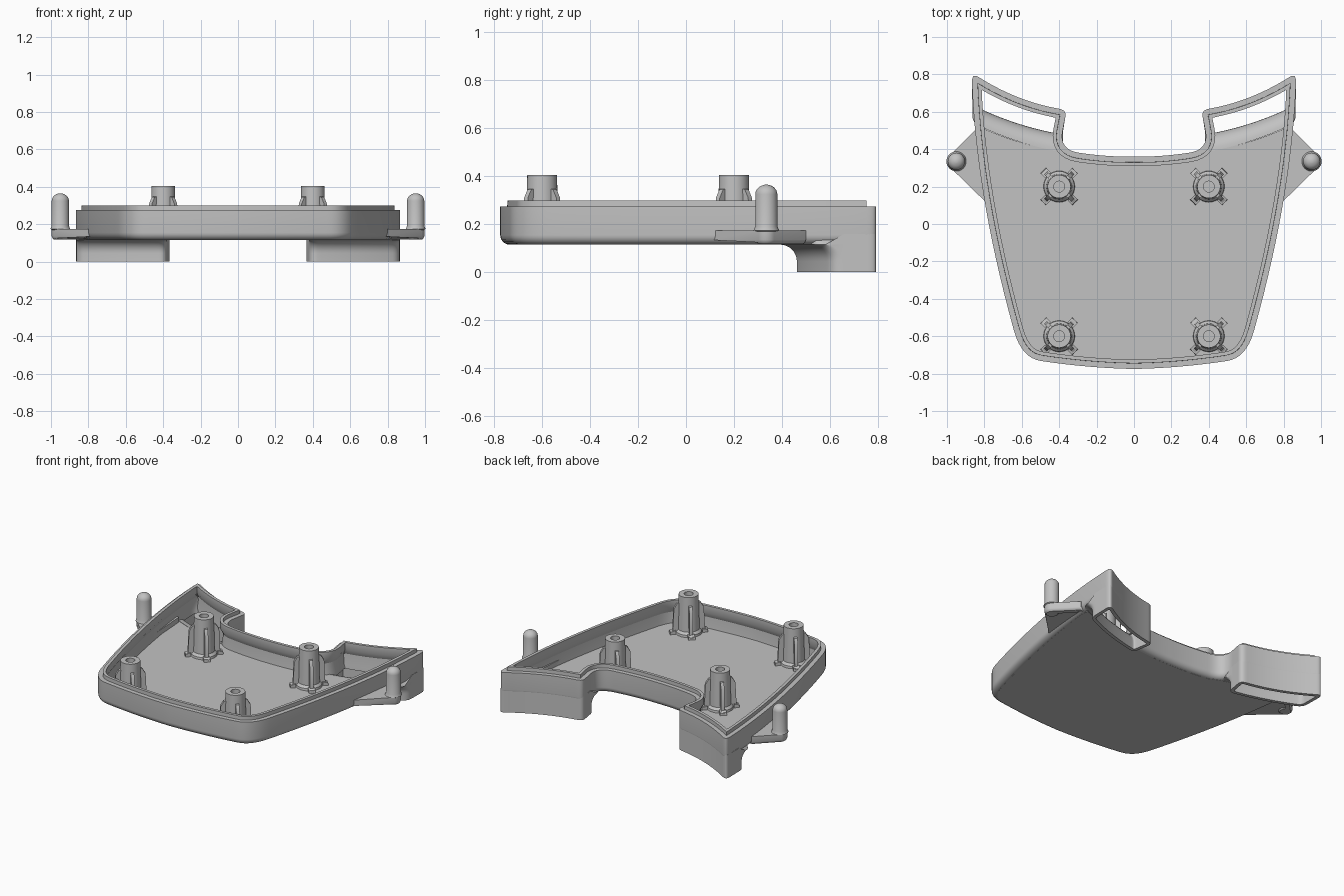
import bpy, bmesh, math
from mathutils import Vector
from mathutils.geometry import intersect_point_line

if "Cube" in bpy.data.objects:
    bpy.data.objects.remove(bpy.data.objects["Cube"])

grey = bpy.data.materials.new("plain grey")
grey.use_nodes = True
grey.diffuse_color = (0.54, 0.54, 0.54, 1)
grey.node_tree.nodes["Principled BSDF"].inputs["Base Color"].default_value = grey.diffuse_color


def bow(a, m, c, n=24):
    """Curve from a to c passing through m."""
    a, m, c = Vector(a), Vector(m), Vector(c)
    k = 2 * m - (a + c) / 2
    return [a * (1 - t) ** 2 + k * 2 * t * (1 - t) + c * t * t for t in (i / n for i in range(n + 1))]


def line(a, b):
    return bow(a, (Vector(a) + Vector(b)) / 2, b)


def mirror(curves):
    return [[Vector((-p.x, p.y)) for p in reversed(c)] for c in reversed(curves)]


def join(curves, cuts):
    """Closed loop of curves; the corner after each curve is rounded by its cut."""
    kept = []
    for i, c in enumerate(curves):
        kept.append([p for p in c if (p - c[0]).length >= cuts[i - 1] and (p - c[-1]).length >= cuts[i]])
    loop = []
    for i, c in enumerate(curves):
        loop += kept[i]
        a, k, b = kept[i][-1], c[-1], kept[(i + 1) % len(curves)][0]
        if cuts[i] > 0:
            loop += [a * (1 - t) ** 2 + k * 2 * t * (1 - t) + b * t * t for t in (j / 8 for j in range(1, 8))]
    out = []
    for p in loop:
        if not out or (p - out[-1]).length > 1e-4:
            out.append(p)
    if (out[0] - out[-1]).length < 1e-4:
        out.pop()
    return out


def inset(loop, d):
    """Move an anticlockwise loop inwards, collapsing points that would overlap."""
    if d == 0:
        return list(loop)
    n = len(loop)
    moved, good = [], []
    for i, p in enumerate(loop):
        e1, e2 = (p - loop[i - 1]).normalized(), (loop[(i + 1) % n] - p).normalized()
        n1, n2 = Vector((-e1.y, e1.x)), Vector((-e2.y, e2.x))
        q = p + (n1 + n2) * d / max(0.4, 1 + n1.dot(n2))
        near = 9
        for j in range(n):
            a, b = loop[j - 1], loop[j]
            t = min(1, max(0, intersect_point_line(q, a, b)[1]))
            near = min(near, (a + (b - a) * t - q).length)
        moved.append(q)
        good.append(near > d * 0.97)
    out = []
    for i in range(n):
        k = next(s for r in range(n) for s in ((i + r) % n, (i - r) % n) if good[s])
        out.append(moved[k])
    return out


def at(loop, z):
    return [Vector((p.x, p.y, z)) for p in loop]


def make(name, bm):
    bmesh.ops.remove_doubles(bm, verts=bm.verts, dist=1e-4)
    bmesh.ops.recalc_face_normals(bm, faces=bm.faces)
    me = bpy.data.meshes.new(name)
    bm.to_mesh(me)
    bm.free()
    me.materials.append(grey)
    bpy.context.collection.objects.link(bpy.data.objects.new(name, me))


def loft(name, rings, closed=False, flip=1):
    """Skin rings of points; cap the ends or close into a tube."""
    bm = bmesh.new()
    vs = [[bm.verts.new((p.x * flip, p.y, p.z)) for p in ring] for ring in rings]
    pairs = list(zip(vs, vs[1:])) + ([(vs[-1], vs[0])] if closed else [])
    for a, b in pairs:
        for i in range(len(a)):
            bm.faces.new((a[i - 1], a[i], b[i], b[i - 1]))
    if not closed:
        bm.faces.new(vs[0])
        bm.faces.new(vs[-1])
    make(name, bm)


def lathe(name, profile, x, y, n=32):
    loft(name, [[Vector((x + r * math.cos(math.tau * i / n), y + r * math.sin(math.tau * i / n), z))
                 for i in range(n)] for r, z in profile])


# Outline of the tray
corner, tip, heel, notch = (0.6, -0.715), (0.868, 0.81), (0.36, 0.61), (0.40, 0.40)
back = bow(tip, (0.62, 0.678), heel)
half = [bow((0, -0.775), (0.3, -0.757), corner), bow(corner, (0.793, 0.09), tip), back,
        line(heel, notch), bow(notch, (0.2, 0.369), (0, 0.36))]
cuts = [0.09, 0.045, 0.03, 0.09]
outline = join(half + mirror(half), cuts + [0] + cuts[::-1] + [0])

# Tray wall with a rounded bottom edge
R, base, floor = 0.04, 0.115, 0.14
profile = []
for i in range(7):
    a = math.pi / 2 * i / 6
    profile.append((R * (1 - math.sin(a)), base + R * (1 - math.cos(a))))
profile += [(0, 0.275), (0.03, 0.275), (0.03, 0.2), (0.038, floor)]
loft("tray_wall", [at(inset(outline, d), z) for d, z in profile], closed=True)

# Raised lip with a sloped underside
lip_profile = [(0.028, 0.21), (0.03, 0.3), (0.05, 0.3), (0.05, 0.25)]
loft("lip", [at(inset(outline, d), z) for d, z in lip_profile], closed=True)

# Floor, ending at the front of the two ducts
front = bow((0.385, 0.455), (0.63, 0.515), (0.865, 0.61))
floor_half = [half[0], [p for p in half[1] if p.y < 0.57],
              [p - Vector((0, 0.033)) for p in reversed(front)],
              [p for p in half[4] if p.x < 0.31]]
floor_cuts = [0.09, 0, 0]
slab = inset(join(floor_half + mirror(floor_half), floor_cuts + [0] + floor_cuts[::-1] + [0]), 0.036)
loft("floor", [at(slab, base), at(slab, floor)])

# Ducts that flare forwards into the floor
duct = join([line((0.865, 0.61), tip), back, line(heel, (0.385, 0.455)), front],
            [0.045, 0.03, 0.04, 0.04])


def duct_skin(depth, radius):
    """Rings from the ground up, with the front wall curving forwards."""
    loop = inset(duct, depth)
    is_front = [p.y < 0.5 + 0.155 * (p.x - 0.385) / 0.48 for p in duct]
    steps = [(0, 0)]
    for i in range(9):
        a = math.pi / 2 * i / 8
        steps.append((radius * (1 - math.cos(a)), 0.045 + radius * math.sin(a)))
    top = 0.045 + radius
    return [[Vector((p.x, p.y - s * f, min(z, top) if f else z)) for p, f in zip(loop, is_front)]
            for s, z in steps + [(radius, 0.16)]]


for side, f in (("left", 1), ("right", -1)):
    loft(side + "_duct", duct_skin(0.001, base - 0.045) + duct_skin(0.024, floor - 0.045)[::-1],
         closed=True, flip=f)

    # Side tab with a round-ended peg
    px, py, pr = 0.95, 0.335, 0.046
    arc = [Vector((px + pr * math.cos(math.radians(a)), py + pr * math.sin(math.radians(a))))
           for a in range(-45, 50, 10)]
    tab = [Vector((0.775, 0.1))] + arc + [Vector((0.85, 0.5)), Vector((0.8, 0.5))]
    loft(side + "_tab", [at(inset(tab, 0.012), 0.118), at(inset(tab, 0.004), 0.124),
                         at(tab, 0.135), at(tab, 0.174)], flip=f)
    dome = [(pr * math.cos(math.radians(a)), 0.325 + 0.04 * math.sin(math.radians(a)))
            for a in range(0, 90, 15)]
    lathe(side + "_peg", [(0.034, 0.119), (0.042, 0.125), (pr, 0.135), (pr, 0.17), (0.053, 0.174), (pr, 0.192)]
          + dome + [(0.006, 0.365)], f * px, py)

# Screw posts with four diagonal ribs and foot pads
rib = [(0.05, 0.13), (0.12, 0.13), (0.12, 0.155), (0.102, 0.165), (0.095, 0.31), (0.075, 0.345), (0.05, 0.35)]
pad = [(0.085, 0.13), (0.122, 0.13), (0.118, 0.158), (0.085, 0.165)]
for x in (-0.4, 0.4):
    for y in (-0.6, 0.2):
        lathe("screw_post", [(0.085, 0.13), (0.082, 0.155), (0.068, 0.17), (0.062, 0.405),
                             (0.029, 0.405), (0.029, 0.2)], x, y)
        bm = bmesh.new()
        for k in range(4):
            a = math.pi / 4 + k * math.pi / 2
            out, across = Vector((math.cos(a), math.sin(a), 0)), Vector((-math.sin(a), math.cos(a), 0))
            for shape, w in ((rib, 0.011), (pad, 0.021)):
                s = [[bm.verts.new(Vector((x, y, z)) + out * r + across * e) for r, z in shape] for e in (-w, w)]
                for i in range(len(shape)):
                    bm.faces.new((s[0][i - 1], s[0][i], s[1][i], s[1][i - 1]))
                bm.faces.new(s[0])
                bm.faces.new(s[1])
        make("post_ribs", bm)

# Smooth shading with sharp edges kept
bpy.ops.object.select_all(action="DESELECT")
for ob in bpy.context.collection.objects:
    if ob.type == "MESH":
        ob.select_set(True)
        bpy.context.view_layer.objects.active = ob
bpy.ops.object.shade_smooth_by_angle(angle=math.radians(35))
